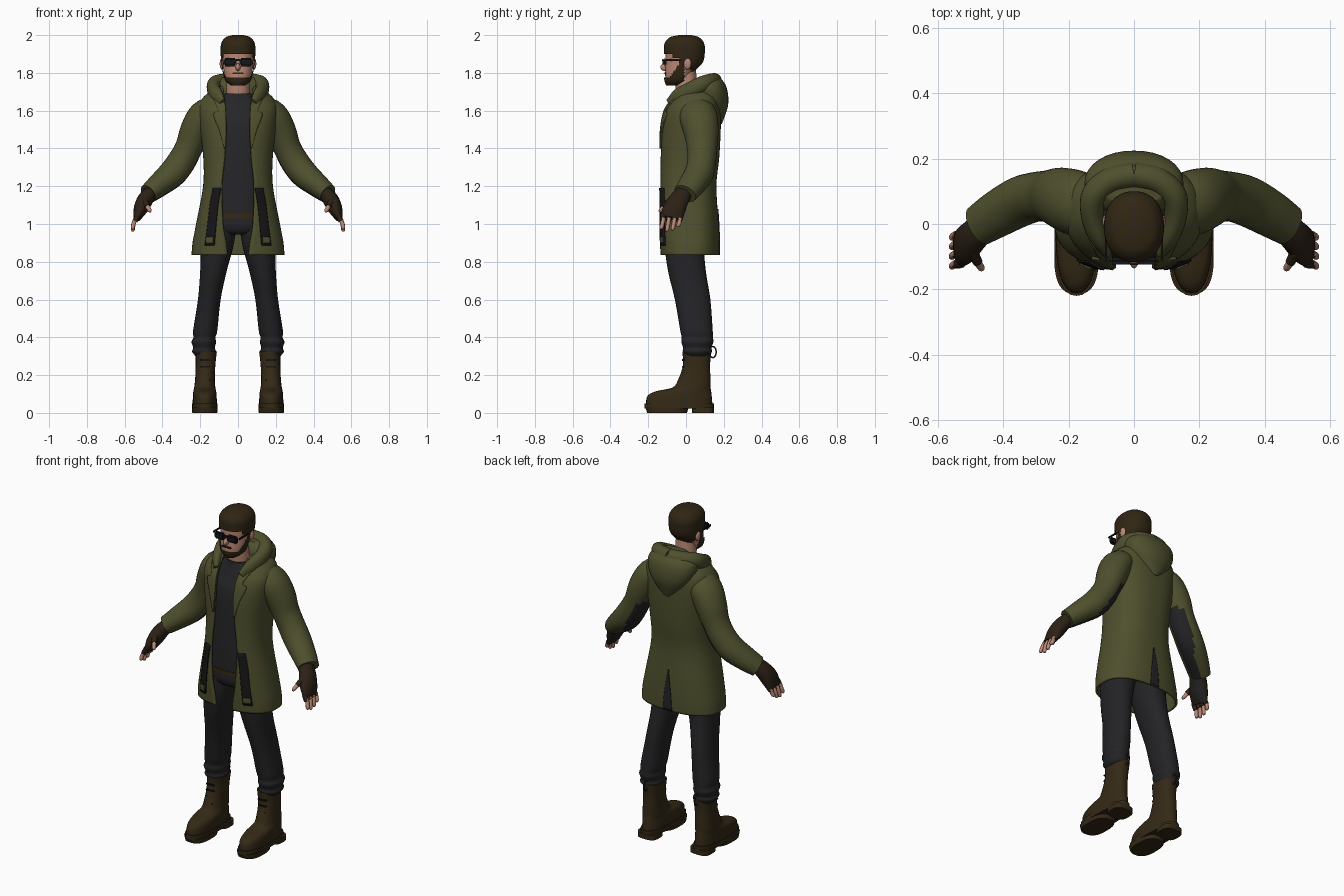
import bpy, bmesh, math
from mathutils import Vector

if "Cube" in bpy.data.objects:
    bpy.data.objects.remove(bpy.data.objects["Cube"])


def material(name, *rgb):
    m = bpy.data.materials.new(name)
    m.use_nodes = True
    m.diffuse_color = (*rgb, 1)
    bsdf = m.node_tree.nodes["Principled BSDF"]
    bsdf.inputs["Base Color"].default_value = (*rgb, 1)
    bsdf.inputs["Roughness"].default_value = 0.8
    return m


OLIVE = material("olive cloth", .078, .08, .027)
CHARCOAL = material("charcoal cloth", .017, .017, .019)
SHIRT = material("shirt grey", .019, .019, .021)
BLACK = material("black", .008, .008, .009)
HAIR = material("dark brown hair", .03, .019, .007)
LEATHER = material("brown leather", .034, .022, .008)
GLOVE = material("glove brown", .025, .015, .008)
SKIN = material("skin", .5, .25, .18)


def finish(name, bm, mats, mirror=False, thick=0, rule=None):
    """Turn a bmesh into a smooth object; rule picks a material index, -1 removes."""
    bmesh.ops.recalc_face_normals(bm, faces=bm.faces)
    if rule:
        drop = []
        for f in bm.faces:
            i = rule(f.calc_center_median(), f.normal)
            if i < 0:
                drop.append(f)
            else:
                f.material_index = i
        bmesh.ops.delete(bm, geom=drop, context='FACES')
    me = bpy.data.meshes.new(name)
    bm.to_mesh(me)
    bm.free()
    ob = bpy.data.objects.new(name, me)
    bpy.context.collection.objects.link(ob)
    for m in mats:
        me.materials.append(m)
    bpy.ops.object.select_all(action='DESELECT')
    ob.select_set(True)
    bpy.context.view_layer.objects.active = ob
    bpy.ops.object.shade_smooth_by_angle(angle=math.radians(40))
    if thick:
        s = ob.modifiers.new("thickness", 'SOLIDIFY')
        s.thickness, s.offset = thick, 0
    if mirror:
        ob.modifiers.new("mirror", 'MIRROR')
    return ob


def skin(name, rings, mats, closed=True, cap=True, **kw):
    bm = bmesh.new()
    rows = [[bm.verts.new(p) for p in r] for r in rings]
    n = len(rows[0])
    for a, b in zip(rows, rows[1:]):
        for i in range(n if closed else n - 1):
            j = (i + 1) % n
            bm.faces.new((a[i], a[j], b[j], b[i]))
    if cap and closed:
        bm.faces.new(rows[0])
        bm.faces.new(rows[-1])
    return finish(name, bm, mats, **kw)


def smooth(keys, steps):
    """Catmull-Rom samples through tuples of any length."""
    out = []
    for k in range(len(keys) - 1):
        p0, p1, p2, p3 = (keys[min(max(k + d, 0), len(keys) - 1)] for d in (-1, 0, 1, 2))
        for s in range(steps):
            t = s / steps
            out.append(tuple(b + .5 * t * (c - a + t * (2*a - 5*b + 4*c - d + t * (3*(b - c) + d - a)))
                             for a, b, c, d in zip(p0, p1, p2, p3)))
    return out + [tuple(keys[-1])]


def oval(z, cx, cy, rx, ry, gap=0, n=32, e=2.0):
    """Horizontal ring; gap is the half width left open at the front."""
    a0 = math.asin(min(gap / rx, 1) ** (e / 2))
    span, pts = 2 * (math.pi - a0), []
    for i in range(n):
        a = a0 + span * i / (n - 1 if gap else n)
        s, c = math.sin(a), math.cos(a)
        pts.append((cx + rx * math.copysign(abs(s) ** (2 / e), s),
                    cy - ry * math.copysign(abs(c) ** (2 / e), c), z))
    return pts


def loft(name, keys, mats, steps=4, n=32, e=2.0, **kw):
    return skin(name, [oval(*k, n=n, e=e) for k in smooth(keys, steps)], mats, **kw)


def sweep(name, keys, mats, ref=(0, 1, 0), steps=4, n=20, **kw):
    """Tube through (x, y, z, radius across, radius along ref)."""
    path, rings = smooth(keys, steps), []
    for i, k in enumerate(path):
        t = Vector(path[min(i + 1, len(path) - 1)][:3]) - Vector(path[max(i - 1, 0)][:3])
        u = t.cross(Vector(ref)).normalized()
        v = u.cross(t).normalized()
        rings.append([Vector(k[:3]) + u * k[3] * math.cos(a) + v * k[4] * math.sin(a)
                      for a in (2 * math.pi * j / n for j in range(n))])
    return skin(name, rings, mats, **kw)


def block(name, loc, size, mat, bevel=.004, **kw):
    bm = bmesh.new()
    bmesh.ops.create_cube(bm, size=1)
    for v in bm.verts:
        v.co = Vector(loc) + Vector(a * b for a, b in zip(v.co, size))
    bmesh.ops.bevel(bm, geom=bm.edges[:], offset=bevel, segments=2, affect='EDGES')
    return finish(name, bm, [mat], **kw)


def ball(name, loc, size, mat, **kw):
    bm = bmesh.new()
    bmesh.ops.create_uvsphere(bm, u_segments=16, v_segments=10, radius=1)
    for v in bm.verts:
        v.co = Vector(loc) + Vector(a * b for a, b in zip(v.co, size))
    return finish(name, bm, [mat], **kw)


# Head, hair, beard
HEAD = [(1.735, 0, -.068, .03, .03), (1.76, 0, -.046, .06, .062), (1.8, 0, -.036, .073, .074),
        (1.85, 0, -.013, .081, .095), (1.91, 0, -.008, .084, .1), (1.95, 0, -.009, .08, .096),
        (1.98, 0, -.008, .058, .07), (1.992, 0, -.005, .02, .025)]
loft("head", HEAD, [SKIN], e=2.2)
loft("neck", [(1.6, 0, .03, .07, .07), (1.7, 0, .005, .062, .058), (1.82, 0, -.005, .058, .058)], [SKIN])


def hair_rule(c, n):
    line = 1.9 if c.y < -.07 else 1.88 if c.y < -.035 else 1.84 if c.y < -.01 else 1.8 + max(0, .04 - c.y)
    return 0 if c.z > line else -1


def beard_rule(c, n):
    return 0 if c.y < -.01 and c.z < 1.773 + max(0, c.y + .09) * 1.4 else -1


loft("hair", [(z + .008, x, y, a + .008, b + .008) for z, x, y, a, b in HEAD], [HAIR],
     steps=6, n=64, e=2.2, rule=hair_rule)
loft("beard", [(z - .003, x, y, a + .006, b + .006) for z, x, y, a, b in HEAD], [HAIR],
     steps=6, n=64, e=2.2, rule=beard_rule)
block("moustache", (0, -.11, 1.798), (.062, .016, .01), HAIR)
ball("nose", (0, -.112, 1.83), (.013, .024, .02), SKIN)
ball("ears", (.086, .008, 1.848), (.011, .02, .03), SKIN, mirror=True)

# Sunglasses
block("lenses", (.042, -.113, 1.857), (.07, .022, .044), BLACK, bevel=.009, mirror=True)
block("glasses_bridge", (0, -.122, 1.868), (.03, .008, .012), BLACK, bevel=.002)
block("glasses_temples", (.086, -.055, 1.868), (.007, .12, .012), BLACK, bevel=.002, mirror=True)

# Shirt, hips, belt
loft("shirt", [(1.0, 0, .005, .165, .125), (1.2, 0, .005, .155, .13), (1.5, 0, .015, .17, .13),
               (1.6, 0, .02, .15, .105), (1.66, 0, .015, .1, .08), (1.69, 0, .005, .066, .064)],
     [SHIRT], e=2.4)
loft("hips", [(.945, 0, .005, .09, .09), (.97, 0, .005, .165, .115), (1.05, 0, .005, .166, .126)],
     [CHARCOAL], e=2.4)
loft("belt", [(1.03, 0, .005, .168, .13), (1.055, 0, .005, .168, .13)], [LEATHER], e=2.4)

# Open coat
COAT = [(.835, 0, .02, .24, .15, .055), (.9, 0, .018, .235, .152, .062), (1.0, 0, .014, .216, .153, .078),
        (1.2, 0, .008, .179, .147, .085), (1.35, 0, .018, .178, .152, .07), (1.5, 0, .025, .195, .153, .062),
        (1.6, 0, .035, .205, .143, .065), (1.66, 0, .05, .185, .12, .07), (1.7, 0, .055, .14, .095, .075),
        (1.725, 0, .06, .1, .08, .08)]
E = 2.5
loft("coat", COAT, [OLIVE], n=64, e=E, closed=False, thick=.012)
DENSE = smooth(COAT, 4)


def coat_y(x, z, side):
    a, b = next((p for p in zip(DENSE, DENSE[1:]) if p[0][0] <= z <= p[1][0]), DENSE[-2:])
    t = (z - a[0]) / (b[0] - a[0])
    cy, rx, ry = (a[i] + t * (b[i] - a[i]) for i in (2, 3, 4))
    return cy + side * ry * max(0, 1 - abs(x / rx) ** E) ** (1 / E)


def strip(name, keys, mat, side=-1, off=.01, thick=.008, mirror=True):
    """Thin plate that follows the coat; keys are (z, inner x, outer x)."""
    rows = []
    for z, x0, x1 in smooth(keys, 4):
        xs = [x0 + (x1 - x0) * i / 6 for i in range(7)]
        rows.append([(x, coat_y(x, z, side) + side * off, z) for x in xs])
    skin(name, rows, [mat], closed=False, thick=thick, mirror=mirror)


strip("lapels", [(1.4, .066, .072), (1.5, .062, .1), (1.58, .064, .13), (1.6, .065, .105),
                 (1.66, .07, .13)], OLIVE)
strip("front_straps", [(.885, .125, .175), (1.0, .115, .16), (1.1, .105, .148), (1.19, .09, .132)], BLACK)
strip("strap_buckles", [(.9, .132, .168), (.93, .13, .166)], OLIVE, off=.016)
strip("back_vent", [(.837, -.03, .03), (.95, -.02, .02), (1.08, -.002, .002)], CHARCOAL,
      side=1, off=.008, thick=.004, mirror=False)

# Hood lying on the back, with its rolled rim round the neck
loft("hood_bag", [(1.53, 0, .175, .015, .015), (1.57, 0, .155, .07, .05), (1.63, 0, .135, .125, .088),
                  (1.69, 0, .125, .15, .097), (1.74, 0, .12, .145, .088), (1.775, 0, .12, .1, .06)],
     [OLIVE], e=2.2)
sweep("hood_rim", [(.085, -.085, 1.635, .015, .03), (.11, -.035, 1.675, .03, .045), (.128, .03, 1.71, .035, .045),
                   (.12, .09, 1.74, .04, .045), (.07, .135, 1.755, .04, .042), (0, .15, 1.757, .04, .042)],
      [OLIVE], ref=(0, 0, 1), mirror=True)


# Sleeves with a dark inner side
def sleeve_rule(c, n):
    return 1 if n.x < -.3 and n.y > -.3 and c.z < 1.42 else 0


sweep("sleeves", [(.12, .05, 1.605, .075, .09), (.18, .065, 1.57, .085, .1), (.225, .08, 1.49, .083, .093),
                  (.26, .085, 1.405, .073, .08), (.3, .083, 1.33, .075, .076), (.35, .068, 1.265, .074, .077),
                  (.42, .03, 1.205, .063, .072), (.475, -.005, 1.16, .052, .064)],
      [OLIVE, CHARCOAL], n=32, mirror=True, rule=sleeve_rule)


# Fingerless gloves and hands
def glove_rule(c, n):
    return 1 if n.x < -.4 and n.y > -.1 else 0


sweep("gloves", [(.455, -.005, 1.175, .035, .045), (.49, -.035, 1.13, .042, .052),
                 (.515, -.062, 1.08, .038, .06), (.535, -.076, 1.03, .02, .058)],
      [GLOVE, CHARCOAL], mirror=True, rule=glove_rule)
for label, y, drop in (("index", -.12, .0), ("middle", -.09, -.012), ("ring", -.06, -.006), ("little", -.032, .012)):
    tip = .98 + drop
    sweep(label + "_glove", [(.528, y, 1.05, .014, .015), (.545, y - .003, 1.015, .014, .014)],
          [GLOVE], n=12, mirror=True)
    sweep(label + "_finger", [(.543, y, 1.03, .011, .011), (.553, y - .005, 1.0, .011, .011),
                              (.557, y - .01, tip, .01, .01), (.558, y - .01, tip - .008, .004, .004)],
          [SKIN], n=12, mirror=True)
sweep("thumb_glove", [(.498, -.08, 1.125, .018, .02), (.478, -.118, 1.092, .015, .015)],
      [GLOVE], n=12, mirror=True)
sweep("thumb", [(.482, -.112, 1.098, .012, .012), (.468, -.134, 1.072, .011, .011),
                (.466, -.14, 1.062, .004, .004)], [SKIN], n=12, mirror=True)

# Trouser legs, bunched above the boots
loft("trouser_legs", [(.3, .175, .06, .05, .06), (.325, .18, .06, .063, .077), (.345, .18, .06, .057, .075),
                      (.375, .181, .06, .065, .085), (.4, .178, .06, .058, .083), (.44, .173, .055, .064, .086),
                      (.6, .152, .035, .06, .094), (.75, .13, .005, .07, .1), (.88, .11, -.008, .085, .104),
                      (.99, .092, 0, .085, .11)], [CHARCOAL], e=2.2, mirror=True)

# Boots
loft("boots", [(.045, .176, -.036, .064, .176), (.09, .176, -.034, .063, .17), (.115, .176, -.012, .06, .145),
               (.135, .176, .03, .056, .1), (.18, .175, .045, .052, .085), (.25, .172, .055, .052, .072),
               (.325, .168, .058, .056, .077)], [LEATHER], e=2.3, mirror=True)
loft("soles", [(.022, .176, -.036, .068, .184), (.05, .176, -.036, .068, .184)],
     [LEATHER], steps=1, e=2.4, mirror=True)
loft("heels", [(0, .176, .09, .062, .058), (.03, .176, .09, .062, .058)], [LEATHER], steps=1, e=3.2, mirror=True)
loft("treads", [(0, .176, -.1, .066, .105), (.03, .176, -.1, .068, .115)], [LEATHER], steps=1, e=2.6, mirror=True)
for i in range(5):
    z = .14 + .035 * i
    block(f"lace_{i + 1}", (.174, -.042 + .028 * min(i, 2) / 2, z), (.058, .022, .008), BLACK, mirror=True)
loop = [(.168, .142 + .018 * math.sin(a), .322 + .03 * math.cos(a), .004, .004)
        for a in (math.tau * i / 12 for i in range(13))]
sweep("pull_loops", loop, [LEATHER], ref=(1, 0, 0), steps=1, n=8, mirror=True)
